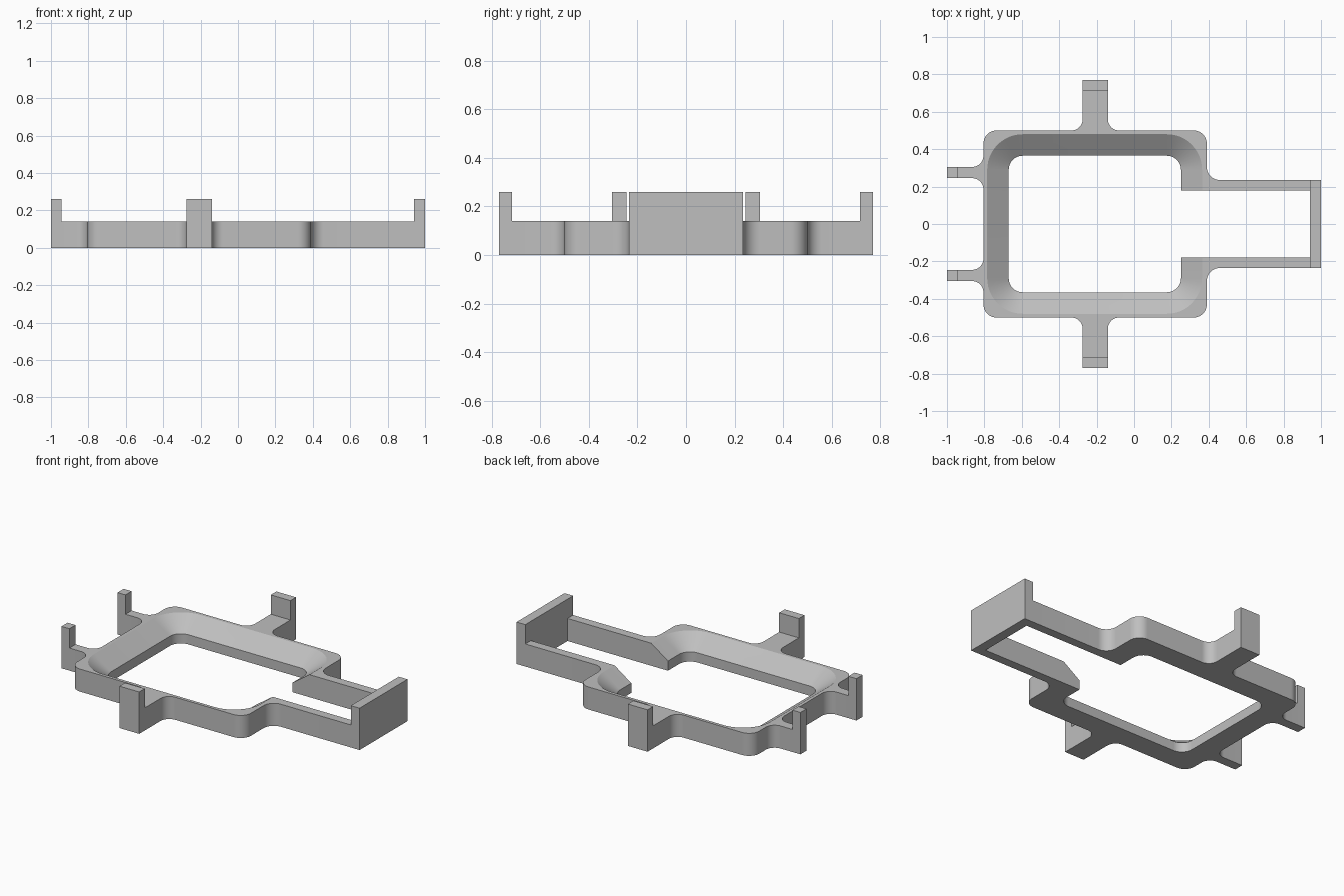
import bpy
import bmesh
from math import sin, cos, pi
from mathutils import Vector

cube = bpy.data.objects.get("Cube")
if cube:
    bpy.data.objects.remove(cube, do_unlink=True)

BASE_TOP, POST_TOP = 0.14, 0.26

grey = bpy.data.materials.new("plain grey")
grey.use_nodes = True
grey.diffuse_color = (0.52, 0.52, 0.52, 1)
grey.node_tree.nodes["Principled BSDF"].inputs["Base Color"].default_value = (0.52, 0.52, 0.52, 1)


def rounded(corners, steps=12):
    """Replace each right-angled (x, y, radius) corner with an arc."""
    pts = []
    for i, (x, y, r) in enumerate(corners):
        p = Vector((x, y))
        if r == 0:
            pts.append(p)
            continue
        u = (Vector(corners[i - 1][:2]) - p).normalized()
        v = (Vector(corners[(i + 1) % len(corners)][:2]) - p).normalized()
        centre = p + (u + v) * r
        for k in range(steps + 1):
            a = pi / 2 * k / steps
            pts.append(centre - (v * cos(a) + u * sin(a)) * r)
    return pts


def rectangle(x0, x1, y0, y1, r=0):
    return rounded([(x0, y0, r), (x1, y0, r), (x1, y1, r), (x0, y1, r)])


def loft(name, sections):
    """Closed solid through a stack of (outline, z) sections."""
    bm = bmesh.new()
    rings = [[bm.verts.new((p.x, p.y, z)) for p in pts] for pts, z in sections]
    n = len(rings[0])
    for low, high in zip(rings, rings[1:]):
        for i in range(n):
            j = (i + 1) % n
            bm.faces.new((low[i], low[j], high[j], high[i]))
    bm.faces.new(rings[0][::-1])
    bm.faces.new(rings[-1])
    bmesh.ops.recalc_face_normals(bm, faces=bm.faces)
    mesh = bpy.data.meshes.new(name)
    bm.to_mesh(mesh)
    bm.free()
    mesh.materials.append(grey)
    obj = bpy.data.objects.new(name, mesh)
    bpy.context.collection.objects.link(obj)
    return obj


def activate(obj):
    bpy.ops.object.select_all(action='DESELECT')
    obj.select_set(True)
    bpy.context.view_layer.objects.active = obj


def cut(target, cutter):
    activate(target)
    mod = target.modifiers.new("cut", 'BOOLEAN')
    mod.operation, mod.solver, mod.object = 'DIFFERENCE', 'EXACT', cutter
    bpy.ops.object.modifier_apply(modifier=mod.name)
    bpy.data.objects.remove(cutter, do_unlink=True)


# Frame outline with filleted arms, mirrored front to back
half = [(1, .235, 0), (.39, .235, .07), (.39, .5, .07), (-.14, .5, .06),
        (-.14, .77, 0), (-.275, .77, 0), (-.275, .5, .06), (-.805, .5, .07),
        (-.805, .305, .06), (-1, .305, 0), (-1, .245, 0), (-.805, .245, .06)]
outline = rounded(half + [(x, -y, r) for x, y, r in reversed(half)])
frame = loft("frame", [(outline, 0), (outline, BASE_TOP)])


# Opening with a straight lower wall and a flared upper wall
def opening(d):
    return rectangle(-.67 - d, .25 + d, -.365 - d, .365 + d, .075 + d)


cut(frame, loft("opening_cutter", [(opening(0), -.1), (opening(0), .06),
                                   (opening(.115), BASE_TOP), (opening(.23), .22)]))

# Slot between the two long arms
slot = rectangle(0, .94, -.18, .18)
cut(frame, loft("slot_cutter", [(slot, -.1), (slot, .3)]))
activate(frame)
bpy.ops.object.shade_smooth_by_angle(angle=pi / 7)


# Upright stops at the arm ends
def stop(name, *bounds):
    shape = rectangle(*bounds)
    loft(name, [(shape, BASE_TOP), (shape, POST_TOP)])


stop("end_wall", .94, 1, -.235, .235)
for side, s in (("back", 1), ("front", -1)):
    stop(side + "_post", -.275, -.14, *sorted((s * .715, s * .77)))
    stop(side + "_small_post", -1, -.945, *sorted((s * .245, s * .305)))
